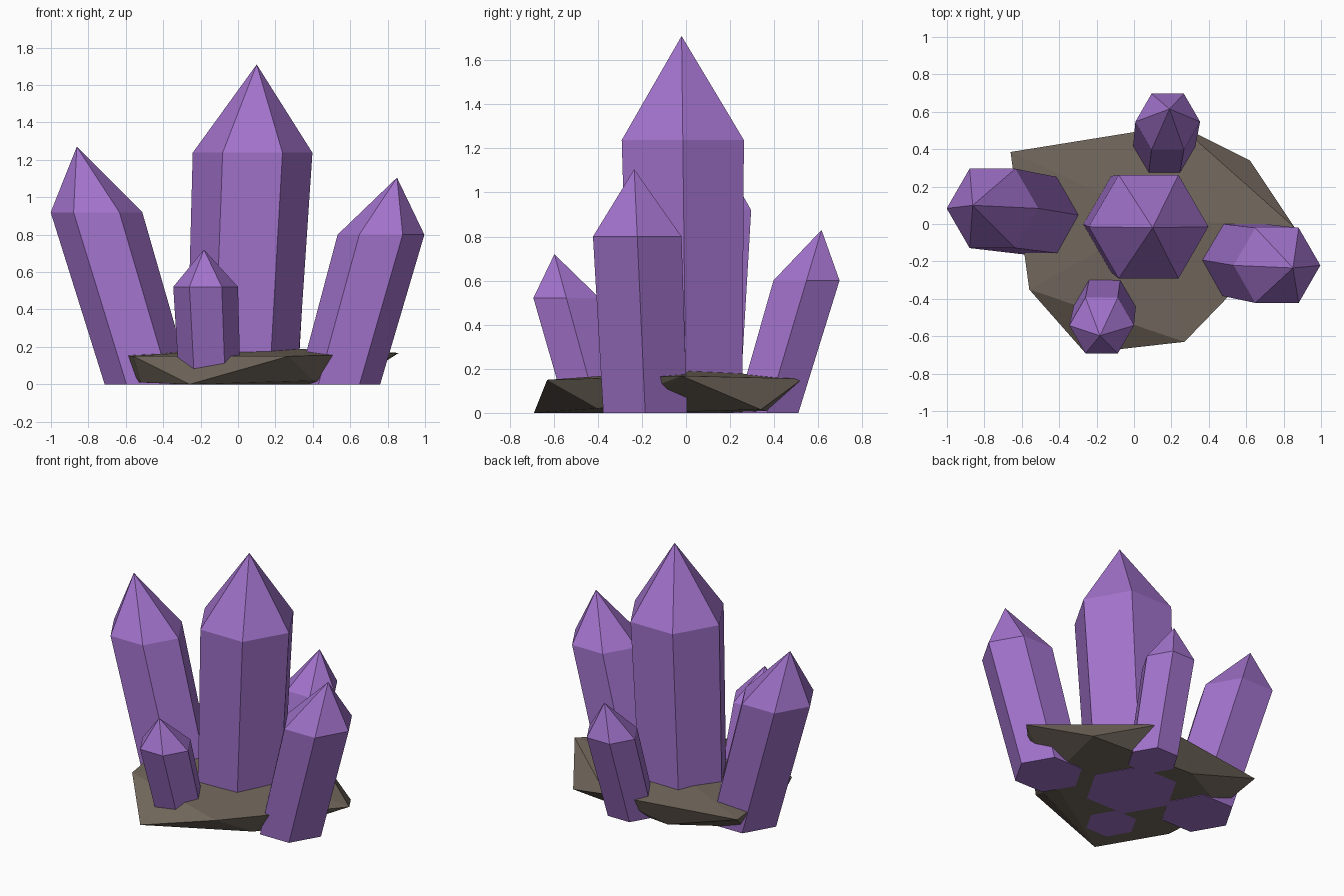
import bpy, bmesh
from math import cos, sin, pi
from mathutils import Vector

if "Cube" in bpy.data.objects:
    bpy.data.objects.remove(bpy.data.objects["Cube"])


def material(name, color):
    m = bpy.data.materials.new(name)
    m.diffuse_color = color
    m.use_nodes = True
    m.node_tree.nodes["Principled BSDF"].inputs["Base Color"].default_value = m.diffuse_color
    return m


purple = material("purple_crystal", (0.36, 0.17, 0.60, 1))
brown = material("brown_rock", (0.17, 0.14, 0.11, 1))


def finish(name, bm, mat):
    bmesh.ops.recalc_face_normals(bm, faces=bm.faces[:])
    mesh = bpy.data.meshes.new(name)
    bm.to_mesh(mesh)
    bm.free()
    mesh.materials.append(mat)
    obj = bpy.data.objects.new(name, mesh)
    bpy.context.collection.objects.link(obj)


# Leaning six-sided crystal: level base ring, slightly wider shoulder ring, pointed tip
def crystal(name, base, tip, r_base, r_top, shoulder=0.724):
    bm = bmesh.new()
    base, tip = Vector(base), Vector(tip)
    rings = []
    for t, r in ((0, r_base), (shoulder, r_top)):
        c = base.lerp(tip, t)
        rings.append([bm.verts.new(c + Vector((r * cos(i * pi / 3), r * sin(i * pi / 3), 0)))
                      for i in range(6)])
    low, high = rings
    top = bm.verts.new(tip)
    bm.faces.new(low[::-1])
    for i in range(6):
        j = (i + 1) % 6
        bm.faces.new((low[i], low[j], high[j], high[i]))
        bm.faces.new((high[i], high[j], top))
    finish(name, bm, purple)


crystal("center_crystal", (0.02, 0, 0), (0.10, -0.02, 1.71), 0.295, 0.32)
crystal("left_crystal", (-0.48, 0.04, 0), (-0.862, 0.10, 1.27), 0.233, 0.245)
crystal("right_crystal", (0.54, -0.185, 0), (0.85, -0.235, 1.105), 0.22, 0.232)
crystal("front_crystal", (-0.15, -0.40, 0), (-0.182, -0.597, 0.72), 0.164, 0.173)
crystal("back_crystal", (0.155, 0.368, 0), (0.19, 0.615, 0.83), 0.164, 0.173)

# Faceted rock slab: hull of an uneven rim, a raised middle and a smaller underside
rim = [(-0.56, -0.35, 0.15), (-0.26, -0.69, 0.0), (0.27, -0.63, 0.15), (0.86, -0.02, 0.168),
       (0.62, 0.34, 0.015), (0.24, 0.53, 0.155), (-0.66, 0.385, 0.165)]
middle = [(0.12, 0.03, 0.197)]
underside = [(-0.52, -0.28, 0.01), (0.40, -0.40, 0.02), (0.50, -0.2, 0.0),
             (-0.14, 0.40, 0.0), (-0.55, 0.18, 0.01)]
bm = bmesh.new()
for p in rim + middle + underside:
    bm.verts.new(p)
bmesh.ops.convex_hull(bm, input=bm.verts[:])
finish("rock_base", bm, brown)
